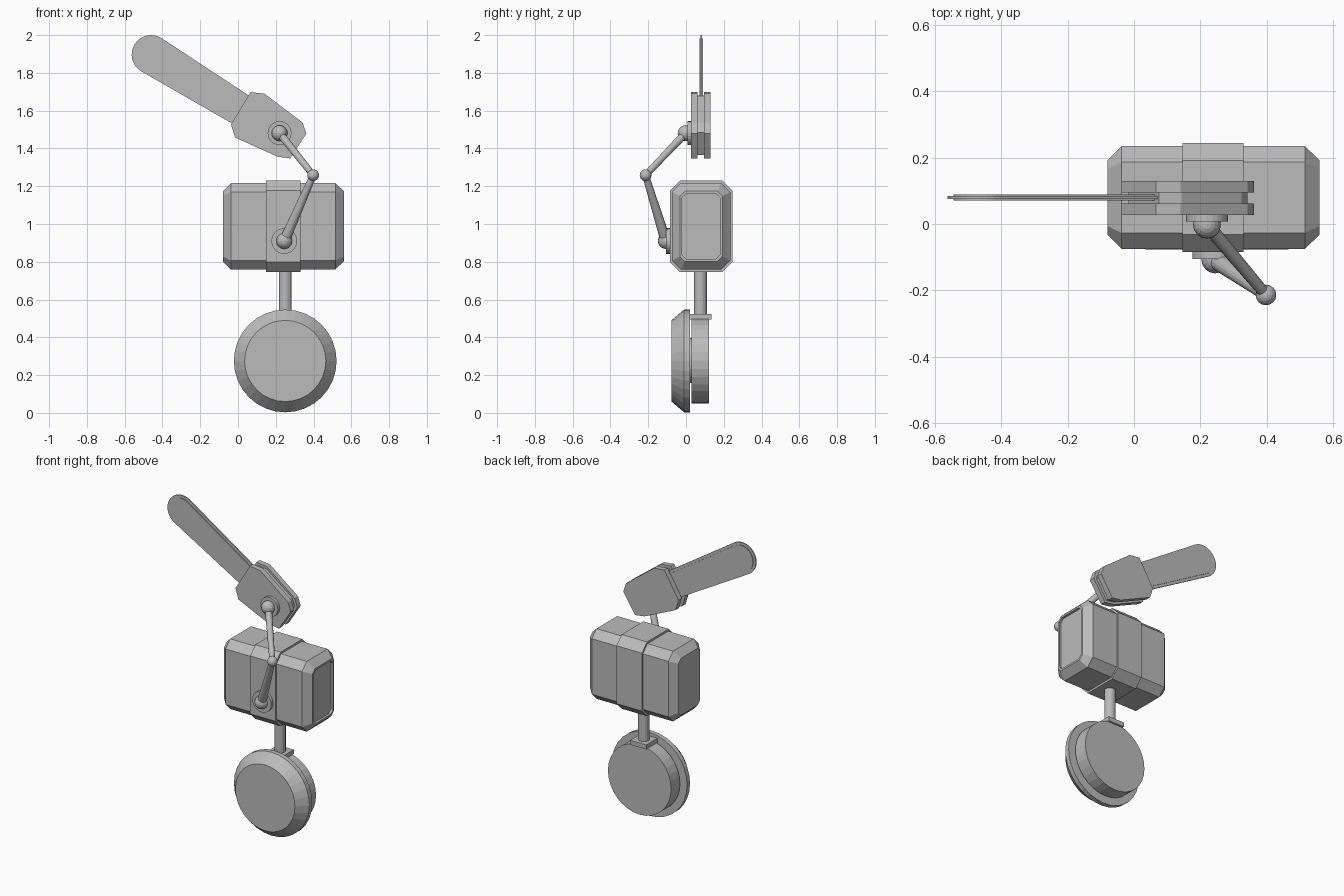
import bpy, bmesh, math
from mathutils import Vector

if "Cube" in bpy.data.objects:
    bpy.data.objects.remove(bpy.data.objects["Cube"])

grey = bpy.data.materials.new("plain grey")
grey.diffuse_color = (0.5, 0.5, 0.5, 1)
grey.use_nodes = True
grey.node_tree.nodes["Principled BSDF"].inputs["Base Color"].default_value = grey.diffuse_color


def make(name, bm, smooth=False):
    bmesh.ops.recalc_face_normals(bm, faces=bm.faces[:])
    me = bpy.data.meshes.new(name)
    bm.to_mesh(me)
    bm.free()
    me.materials.append(grey)
    ob = bpy.data.objects.new(name, me)
    bpy.context.collection.objects.link(ob)
    for p in me.polygons:
        p.use_smooth = smooth
    return ob


def loft(name, rings):
    """Skin a list of equal-length point rings and cap both ends."""
    bm = bmesh.new()
    vs = [[bm.verts.new(p) for p in r] for r in rings]
    n = len(rings[0])
    for a, b in zip(vs, vs[1:]):
        for i in range(n):
            bm.faces.new((a[i], a[(i + 1) % n], b[(i + 1) % n], b[i]))
    bm.faces.new(vs[0])
    bm.faces.new(vs[-1])
    return make(name, bm)


def octagon(x, hy, hz, c, cy=0.08, cz=0.988):
    q = [(hy, hz - c), (hy - c, hz), (c - hy, hz), (-hy, hz - c),
         (-hy, c - hz), (c - hy, -hz), (hy - c, -hz), (hy, c - hz)]
    return [(x, cy + y, cz + z) for y, z in q]


def disc(name, x, z, profile, n=32):
    """Turned part about a y axis; profile is a list of (y, radius)."""
    return loft(name, [[(x + r * math.cos(2 * math.pi * i / n), y,
                         z + r * math.sin(2 * math.pi * i / n)) for i in range(n)]
                       for y, r in profile])


def rod(name, a, b, r1, r2, n=16):
    a, b = Vector(a), Vector(b)
    q = (b - a).to_track_quat('Z', 'Y')
    return loft(name, [[p + q @ Vector((r * math.cos(2 * math.pi * i / n),
                                        r * math.sin(2 * math.pi * i / n), 0))
                        for i in range(n)] for p, r in ((a, r1), (b, r2))])


def ball(name, c, r):
    bm = bmesh.new()
    bmesh.ops.create_uvsphere(bm, u_segments=16, v_segments=10, radius=r)
    bmesh.ops.translate(bm, verts=bm.verts[:], vec=c)
    return make(name, bm)


def plate(name, pts, y0, y1):
    return loft(name, [[(x, y, z) for x, z in pts] for y in (y0, y1)])


# wheel, rear motor drum and hub between them
disc("wheel", 0.25, 0.275, [(-0.077, 0.215), (-0.01, 0.272), (0.02, 0.272)])
disc("wheel_hub", 0.25, 0.277, [(0.015, 0.12), (0.035, 0.12)])
disc("wheel_drum", 0.25, 0.277, [(0.03, 0.228), (0.122, 0.228)])

# leg mount and leg
plate("leg_mount", [(0.192, 0.495), (0.308, 0.495), (0.308, 0.524), (0.192, 0.524)], 0.02, 0.135)
rod("leg", (0.25, 0.077, 0.5), (0.25, 0.077, 0.78), 0.034, 0.034)

# body with tapered ends, recessed panel on the right, and central band
loft("body", [octagon(-0.08, 0.112, 0.186, 0.026), octagon(-0.037, 0.155, 0.229, 0.048),
              octagon(0.515, 0.155, 0.229, 0.048), octagon(0.56, 0.112, 0.186, 0.026),
              octagon(0.56, 0.1, 0.174, 0.022), octagon(0.545, 0.1, 0.174, 0.022)])
loft("body_band", [octagon(0.147, 0.165, 0.242, 0.053), octagon(0.33, 0.165, 0.242, 0.053)])

# arm with ball joints
shoulder, elbow, wrist = (0.245, -0.107, 0.91), (0.398, -0.214, 1.258), (0.22, -0.002, 1.481)
disc("shoulder_socket", 0.245, 0.91, [(-0.105, 0.068), (-0.07, 0.068)], 24)
disc("wrist_socket", 0.22, 1.481, [(0.007, 0.063), (0.035, 0.063)], 24)
ball("shoulder_ball", shoulder, 0.042)
ball("elbow_ball", elbow, 0.031)
ball("wrist_ball", wrist, 0.042)
rod("upper_arm", shoulder, elbow, 0.028, 0.018)
rod("forearm", wrist, elbow, 0.021, 0.017)

# saw housing: two side plates around a smaller core
case = [(-0.037, 1.527), (-0.016, 1.458), (0.208, 1.357), (0.277, 1.347),
        (0.362, 1.479), (0.342, 1.537), (0.14, 1.69), (0.066, 1.698)]
mid = Vector((0.165, 1.52))
core = [mid + (Vector(p) - mid) * 0.9 for p in case]
plate("saw_case_front", case, 0.027, 0.062)
plate("saw_case_back", case, 0.095, 0.13)
plate("saw_case_core", core, 0.055, 0.1)

# saw blade: thin cutting edge and a thicker guide bar inside it
tip = Vector((-0.46, 1.897))
along = Vector((0.852, -0.524)).normalized()
side = Vector((-along.y, along.x))


def blade(name, inset, half):
    r, base = 0.103 - inset, 0.085 - inset
    pts = [tip + r * (side * math.cos(t) - along * math.sin(t))
           for t in (math.pi * i / 16 for i in range(17))]
    end = tip + along * 0.6
    pts += [end - side * base, end + side * base]
    plate(name, pts, 0.08 - half, 0.08 + half)


blade("saw_edge", 0.0, 0.004)
blade("guide_bar", 0.018, 0.009)
